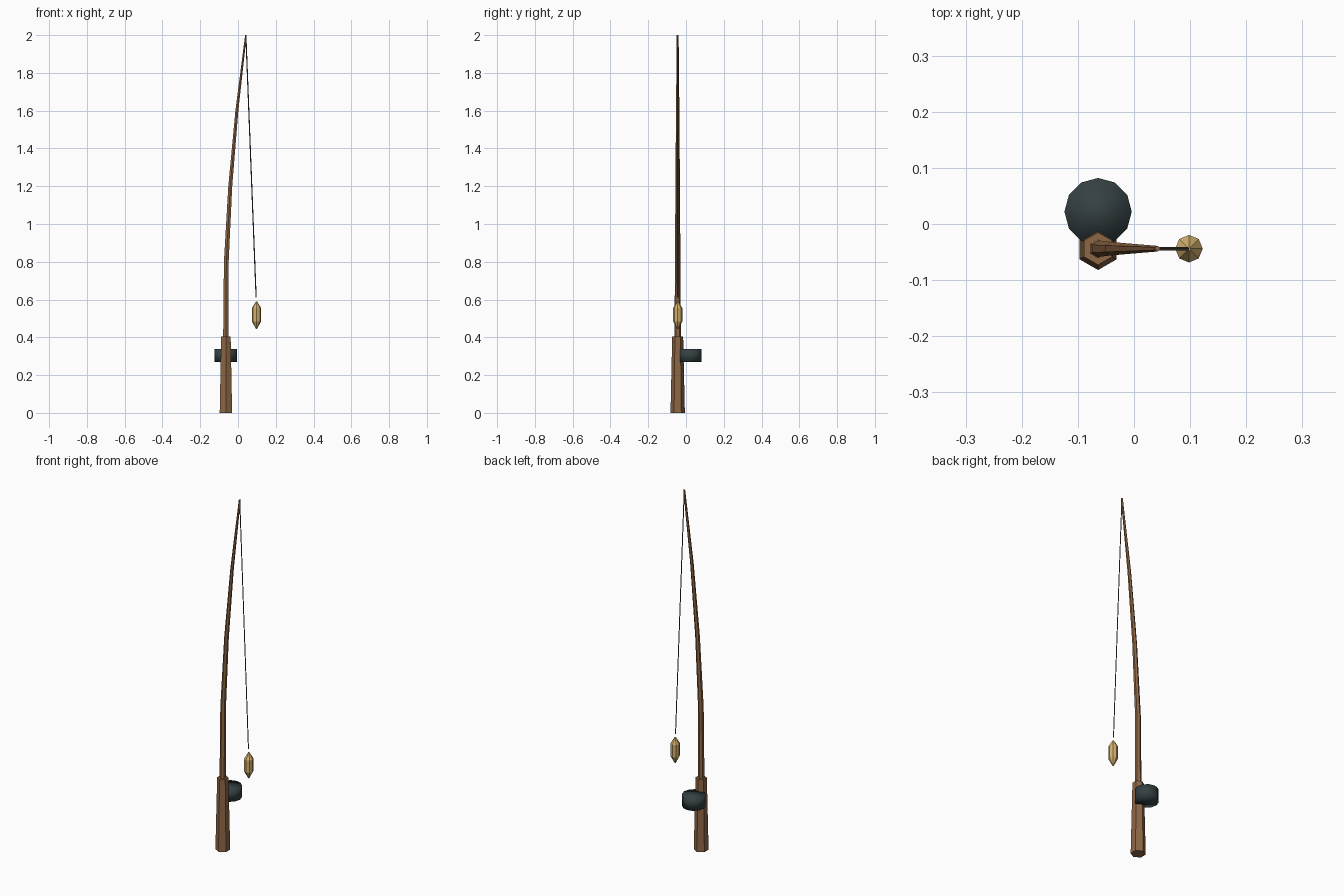
import bpy
import math

if "Cube" in bpy.data.objects:
    bpy.data.objects.remove(bpy.data.objects["Cube"])

ROD_Y = -0.044


def material(name, rgb):
    mat = bpy.data.materials.new(name)
    mat.diffuse_color = (*rgb, 1.0)
    mat.use_nodes = True
    mat.node_tree.nodes["Principled BSDF"].inputs["Base Color"].default_value = mat.diffuse_color
    return mat


wood = material("wood", (0.27, 0.135, 0.06))
dark = material("dark_metal", (0.035, 0.052, 0.055))
cord = material("cord", (0.11, 0.10, 0.08))
brass = material("yellow", (0.65, 0.44, 0.15))


def loft(name, sides, stations, y, mat, smooth=False):
    """Closed tube of level rings; stations are (x, z, radius)."""
    verts, faces = [], []
    for x, z, r in stations:
        for i in range(sides):
            a = math.pi / 2 + 2 * math.pi * i / sides
            verts.append((x + r * math.cos(a), y + r * math.sin(a), z))
    for k in range(len(stations) - 1):
        for i in range(sides):
            j = (i + 1) % sides
            a, b = k * sides, (k + 1) * sides
            faces.append((a + i, a + j, b + j, b + i))
    faces.append(tuple(reversed(range(sides))))
    faces.append(tuple(range(len(verts) - sides, len(verts))))
    mesh = bpy.data.meshes.new(name)
    mesh.from_pydata(verts, [], faces)
    mesh.polygons.foreach_set("use_smooth", [smooth] * len(faces))
    mesh.materials.append(mat)
    obj = bpy.data.objects.new(name, mesh)
    bpy.context.collection.objects.link(obj)
    return obj


# Tapered six-sided grip
loft("handle", 6, [(-0.064, 0, 0.038), (-0.064, 0.405, 0.029)], ROD_Y, wood)

# Slender rod bending towards +x
loft("rod", 6, [(-0.064, 0.38, 0.017), (-0.062, 0.80, 0.0145),
                (-0.041, 1.20, 0.012), (-0.006, 1.60, 0.009),
                (0.042, 2.0, 0.005)], ROD_Y, wood)

# Drum reel behind the grip
loft("reel", 12, [(-0.064, 0.27, 0.06), (-0.064, 0.337, 0.06)], 0.022, dark, True)

# Thin line hanging from the tip
loft("fishing_line", 4, [(0.096, 0.61, 0.003), (0.042, 1.99, 0.003)], ROD_Y, cord)

# Faceted float with pointed ends
loft("float", 8, [(0.098, 0.445, 0.003), (0.098, 0.485, 0.0245),
                  (0.098, 0.555, 0.0245), (0.098, 0.59, 0.003)], ROD_Y, brass)
